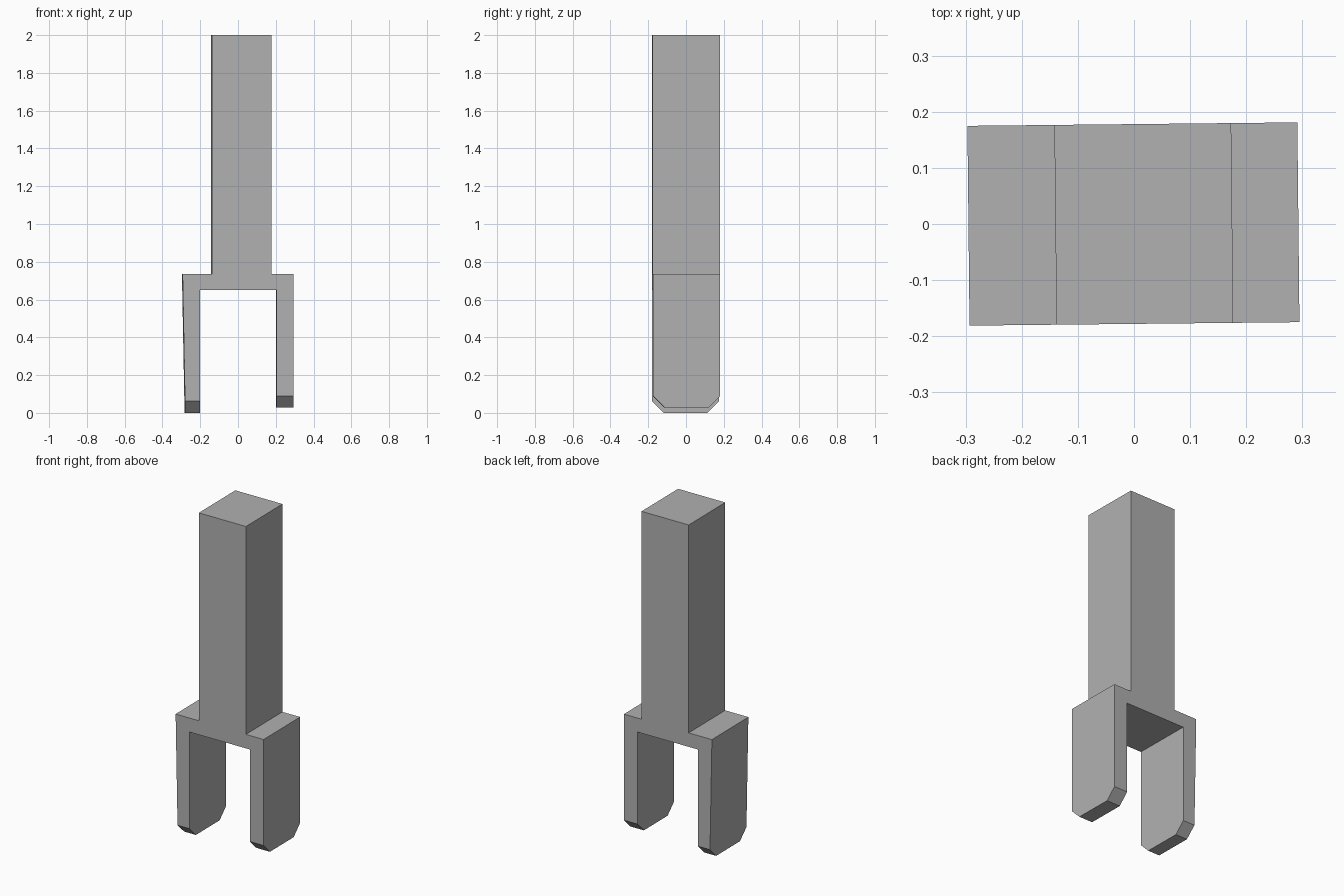
import bpy, bmesh, math
from mathutils import Matrix

cube = bpy.data.objects.get("Cube")
if cube:
    bpy.data.objects.remove(cube, do_unlink=True)

grey = bpy.data.materials.new("plain_grey")
grey.use_nodes = True
colour = (0.44, 0.44, 0.44, 1)
grey.diffuse_color = colour
grey.node_tree.nodes["Principled BSDF"].inputs["Base Color"].default_value = colour

HALF_DEPTH = 0.178
CHAMFER = 0.062

# Front outline: tall post, shoulders and two prongs of unequal length
outline = [(-0.295, 0.735), (-0.294, 0.735), (-0.14, 0.735), (-0.14, 2), (0.175, 2), (0.175, 0.735),
           (0.293, 0.735), (0.293, 0.028), (0.202, 0.028), (0.202, 0.65),
           (-0.202, 0.65), (-0.202, 0), (-0.281, 0)]
outline.pop(1)

bm = bmesh.new()
front = bm.faces.new([bm.verts.new((x, -HALF_DEPTH, z)) for x, z in outline])
swept = bmesh.ops.extrude_face_region(bm, geom=[front])["geom"]
bmesh.ops.translate(bm, vec=(0, 2 * HALF_DEPTH, 0),
                    verts=[v for v in swept if isinstance(v, bmesh.types.BMVert)])

# Chamfer the front and back edges of the prong tips
tips = [e for e in bm.edges
        if all(v.co.z < 0.1 for v in e.verts)
        and abs(e.verts[0].co.y - e.verts[1].co.y) < 0.001]
bmesh.ops.bevel(bm, geom=tips, offset=CHAMFER, offset_type='OFFSET',
                segments=1, affect='EDGES')

# The whole fork is turned very slightly about its axis
bmesh.ops.rotate(bm, verts=bm.verts, cent=(0, 0, 0),
                 matrix=Matrix.Rotation(math.radians(0.6), 3, 'Z'))
bmesh.ops.recalc_face_normals(bm, faces=bm.faces)

mesh = bpy.data.meshes.new("forked_post")
bm.to_mesh(mesh)
bm.free()
mesh.materials.append(grey)
bpy.context.collection.objects.link(bpy.data.objects.new("forked_post", mesh))
